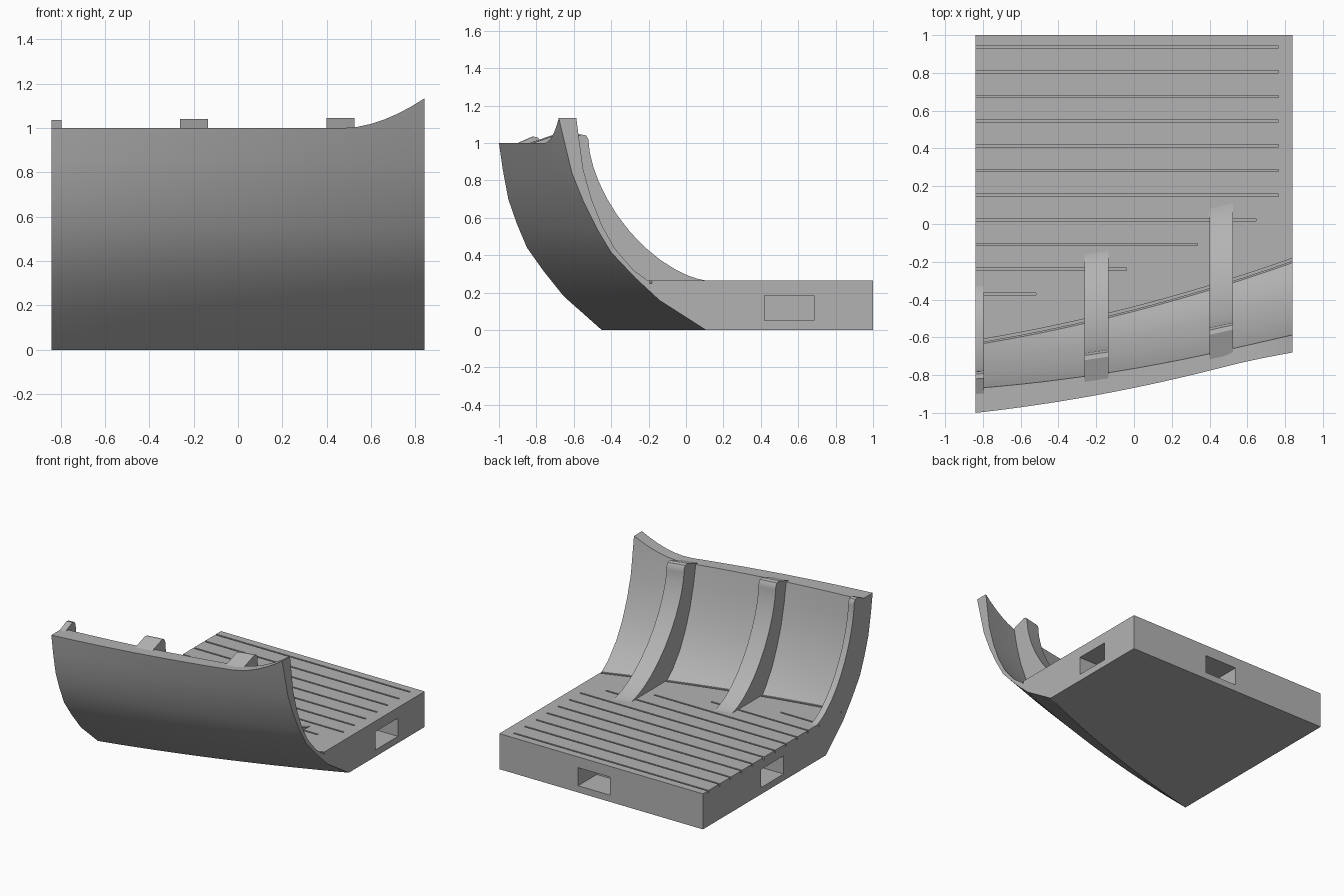
import bpy, bmesh
from math import sin, cos, pi

cube = bpy.data.objects.get("Cube")
if cube:
    bpy.data.objects.remove(cube)

HALF, DECK = 0.84, 0.265

grey = bpy.data.materials.new("stone_grey")
grey.use_nodes = True
colour = (0.45, 0.45, 0.45, 1)
grey.diffuse_color = colour
grey.node_tree.nodes["Principled BSDF"].inputs["Base Color"].default_value = colour

# Hull side profiles (y, z) at the low end and at the raised end
OUTER_LOW = [(-.45, 0), (-.653, .18), (-.76, .313), (-.85, .44), (-.905, .57), (-.95, .70), (-.98, .86), (-1, 1)]
OUTER_HIGH = [(.107, 0), (-.14, .158), (-.268, .276), (-.40, .415), (-.475, .54), (-.545, .68), (-.61, .84), (-.655, 1)]
INNER_LOW = [(-.87, 1), (-.85, .85), (-.82, .70), (-.775, .56), (-.725, .43), (-.67, .32), (-.64, DECK)]
INNER_HIGH = [(-.58, 1), (-.55, .86), (-.505, .70), (-.45, .56), (-.38, .435), (-.28, .32), (-.205, DECK)]


def blend(low, high, x):
    """Profile at x, bowed slightly outward between the two ends."""
    t = (x + HALF) / (2 * HALF)
    bow = 0.04 * (1 - (x / HALF) ** 2)
    return [(a[0] + (b[0] - a[0]) * t - bow, a[1] + (b[1] - a[1]) * t) for a, b in zip(low, high)]


def loft(name, sections):
    """Closed solid through (x, polygon) sections of equal point count."""
    bm = bmesh.new()
    rings = [[bm.verts.new((x, y, z)) for y, z in poly] for x, poly in sections]
    n = len(rings[0])
    for a, b in zip(rings, rings[1:]):
        for i in range(n):
            j = (i + 1) % n
            bm.faces.new((a[i], a[j], b[j], b[i]))
    bm.faces.new(rings[0])
    bm.faces.new(rings[-1][::-1])
    bmesh.ops.recalc_face_normals(bm, faces=bm.faces)
    mesh = bpy.data.meshes.new(name)
    bm.to_mesh(mesh)
    bm.free()
    mesh.materials.append(grey)
    obj = bpy.data.objects.new(name, mesh)
    bpy.context.collection.objects.link(obj)
    return obj


def activate(obj):
    bpy.ops.object.select_all(action='DESELECT')
    obj.select_set(True)
    bpy.context.view_layer.objects.active = obj


def box(x0, x1, y0, y1, z0, z1):
    return loft("cutter", [(x, [(y0, z0), (y1, z0), (y1, z1), (y0, z1)]) for x in (x0, x1)])


# Hull and deck in one solid, with a groove along the foot of the wall
def hull_section(x):
    outer, inner = blend(OUTER_LOW, OUTER_HIGH, x), blend(INNER_LOW, INNER_HIGH, x)
    rise = 0.133 * max(0, (x - 0.48) / 0.36) ** 1.8
    outer[-1] = (outer[-1][0] - 0.19 * rise, 1 + rise)
    inner[0] = (inner[0][0] - 0.05 * rise, 1 + rise)
    foot = inner[-1][0]
    groove = [(foot + d, z) for d, z in ((.01, DECK), (.01, .25), (.024, .25), (.024, DECK))]
    return outer + inner + groove + [(1, DECK), (1, 0)]


STEPS = 28
xs = [-HALF + 2 * HALF * i / STEPS for i in range(STEPS + 1)]
hull = loft("hull_and_deck", [(x, hull_section(x)) for x in xs])

# Plank grooves in the deck, shortened where the hull curves in
cutters = []
short_ends = {7: 0.645, 8: 0.335, 9: -0.04, 10: -0.52}
for i in range(11):
    y = 0.937 - 0.1307 * i
    cutters.append(box(-0.9, short_ends.get(i, 0.765), y - .006, y + .006, DECK - .02, DECK + .05))

# Connector pockets in the two ends and the back
cutters += [box(0.62, 0.9, 0.42, 0.685, 0.05, 0.185),
            box(-0.9, -0.62, 0.05, 0.315, 0.05, 0.185),
            box(-0.075, 0.19, 0.78, 1.05, 0.05, 0.185)]

activate(cutters[0])
for c in cutters:
    c.select_set(True)
bpy.ops.object.join()
cutter = bpy.context.object
cutter.hide_render = True
cut = hull.modifiers.new("cuts", 'BOOLEAN')
cut.operation, cut.solver, cut.object = 'DIFFERENCE', 'EXACT', cutter
activate(hull)
bpy.ops.object.modifier_apply(modifier=cut.name)
bpy.data.objects.remove(cutter)
bpy.ops.object.shade_smooth_by_angle(angle=0.4)


# Curved ribs standing on the deck against the inner wall
def rib_section(x, gap, reach, top):
    wall = blend(INNER_LOW, INNER_HIGH, x)
    front = wall[0][0] + gap
    poly = [(wall[0][0] - .03, 1.0), (front - .04, top), (front - .015, top - .005), (front - .003, top - .025)]
    for i in range(15):
        a = pi / 2 * i / 14
        poly.append((front + reach * sin(a) ** 3, DECK + 0.725 * cos(a) ** 3))
    poly.append((front + reach, DECK - .01))
    return poly + [(y - .03, z - .01) for y, z in wall[:0:-1]]


ribs = [("end_rib", -HALF, -.795, .09, .45, 1.035),
        ("middle_rib", -.262, -.135, .125, .52, 1.04),
        ("far_rib", .40, .525, .14, .63, 1.045)]
for name, x0, x1, gap, reach, top in ribs:
    rib = loft(name, [(x, rib_section(x, gap, reach, top)) for x in (x0, x1)])
    activate(rib)
    bpy.ops.object.shade_smooth_by_angle(angle=0.5)
